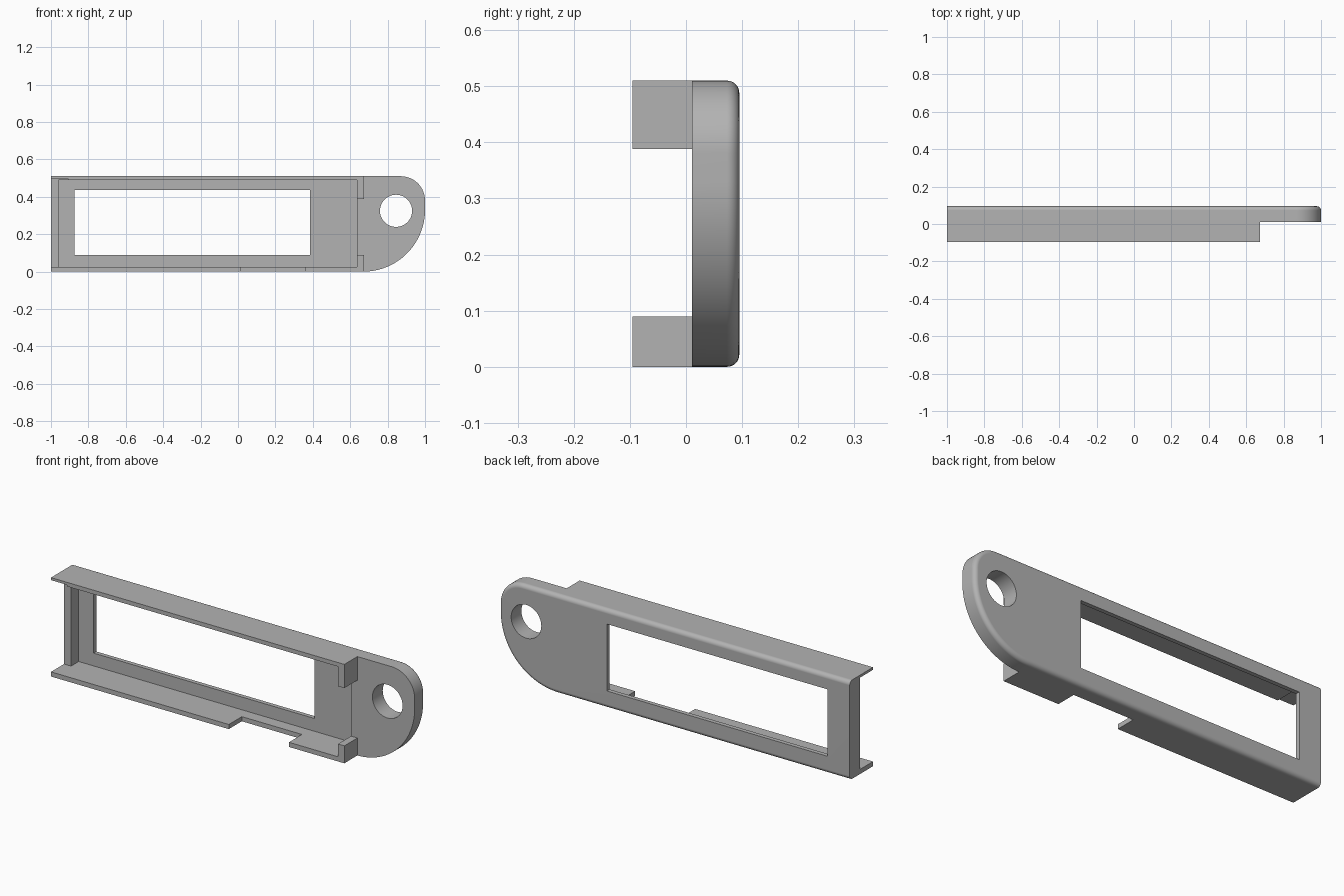
import bpy, bmesh, math
from mathutils import Matrix, Vector

if "Cube" in bpy.data.objects:
    bpy.data.objects.remove(bpy.data.objects["Cube"], do_unlink=True)

GREY = (0.45, 0.45, 0.45, 1)
mat = bpy.data.materials.new("plain grey")
mat.use_nodes = True
mat.diffuse_color = GREY
mat.node_tree.nodes["Principled BSDF"].inputs["Base Color"].default_value = GREY

LEFT, RIGHT, TOP = -1.0, 1.0, 0.51
FRONT, BACK, RIM = 0.011, 0.095, 0.022
TAB_IN, TAB_OUT, LIP = 0.637, 0.673, -0.095
FLOOR, CEILING = 0.024, 0.489


def add_object(name, bm):
    bmesh.ops.recalc_face_normals(bm, faces=bm.faces)
    mesh = bpy.data.meshes.new(name)
    bm.to_mesh(mesh)
    bm.free()
    mesh.materials.append(mat)
    obj = bpy.data.objects.new(name, mesh)
    bpy.context.collection.objects.link(obj)
    return obj


def box(name, x, y, z):
    bm = bmesh.new()
    bmesh.ops.create_cube(bm, size=1)
    for v in bm.verts:
        v.co = Vector([a + (b - a) * (c + 0.5) for (a, b), c in zip((x, y, z), v.co)])
    return add_object(name, bm)


def arc(cx, cz, r, start, end, steps):
    angles = [math.radians(start + (end - start) * i / steps) for i in range(steps + 1)]
    return [(cx + r * math.cos(a), cz + r * math.sin(a)) for a in angles]


def outline(inset):
    """Tag-shaped outline, shrunk on every side but the flat left end."""
    big, small = 0.33, 0.13
    return ([(LEFT, inset)]
            + arc(RIGHT - big, big, big - inset, -90, 0, 32)
            + arc(RIGHT - small, TOP - small, small - inset, 0, 90, 20)
            + [(LEFT, TOP - inset)])


# Plate with a rounded rear rim
bm = bmesh.new()
steps = 8
sections = [(FRONT, 0)]
for i in range(steps + 1):
    a = math.pi / 2 * i / steps
    sections.append((BACK - RIM + RIM * math.sin(a), RIM * (1 - math.cos(a))))
rings = [[bm.verts.new((x, y, z)) for x, z in outline(d)] for y, d in sections]
for r0, r1 in zip(rings, rings[1:]):
    for i in range(len(r0)):
        j = (i + 1) % len(r0)
        bm.faces.new((r0[i], r0[j], r1[j], r1[i]))
bm.faces.new(rings[0])
bm.faces.new(rings[-1])
plate = add_object("plate", bm)

# Recess, window and hanging hole
bm = bmesh.new()
bmesh.ops.create_cone(bm, cap_ends=True, segments=64, radius1=0.086, radius2=0.086, depth=1,
                      matrix=Matrix.Translation((0.845, 0, 0.325)) @ Matrix.Rotation(math.pi / 2, 4, "X"))
cutters = [
    box("recess_cutter", (-0.96, TAB_IN), (-0.2, 0.073), (FLOOR, CEILING)),
    box("window_cutter", (-0.875, 0.385), (-0.2, 0.2), (0.09, 0.435)),
    add_object("hole_cutter", bm),
]
bpy.context.view_layer.objects.active = plate
plate.select_set(True)
for cutter in cutters:
    mod = plate.modifiers.new("cut", "BOOLEAN")
    mod.operation, mod.solver, mod.object = "DIFFERENCE", "EXACT", cutter
    bpy.ops.object.modifier_apply(modifier=mod.name)
    bpy.data.objects.remove(cutter, do_unlink=True)
bpy.ops.object.shade_smooth_by_angle(angle=math.radians(30))
plate.modifiers.new("weighted", "WEIGHTED_NORMAL").keep_sharp = True

# Flanges reaching forward, thinner at the top left end
depth = (LIP, FRONT)
box("top_flange", (-0.91, TAB_IN), depth, (CEILING, TOP))
box("top_flange_end", (LEFT, -0.91), depth, (0.497, TOP))
box("bottom_flange_long", (LEFT, 0.014), depth, (0, FLOOR))
box("bottom_flange_short", (0.357, TAB_IN), depth, (0, FLOOR))

# End tabs
box("top_tab", (TAB_IN, TAB_OUT), depth, (0.388, TOP))
box("bottom_tab", (TAB_IN, TAB_OUT), depth, (0, 0.09))
